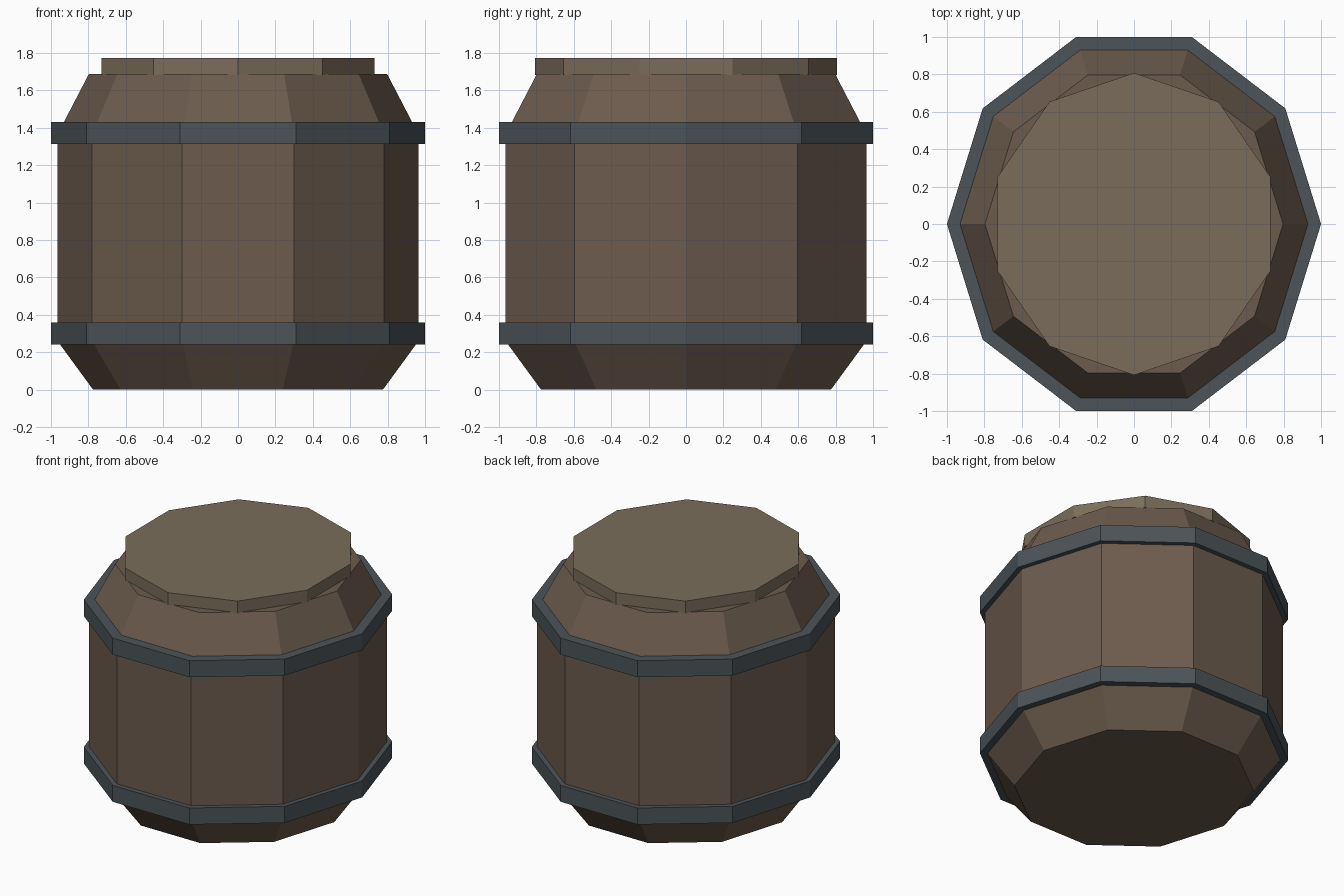
import bpy, bmesh
from math import cos, sin, pi

if "Cube" in bpy.data.objects:
    bpy.data.objects.remove(bpy.data.objects["Cube"])

SIDES = 10
STRETCH = 1 / sin(2 * pi / 5)   # makes the decagon as deep as it is wide


def material(name, rgb):
    m = bpy.data.materials.new(name)
    m.diffuse_color = (*rgb, 1)
    m.use_nodes = True
    m.node_tree.nodes["Principled BSDF"].inputs["Base Color"].default_value = m.diffuse_color
    return m


def lathe(name, profile, mat, sx=1.0, sy=1.0, turn=0.0, closed=False):
    """Ten-sided solid from (radius, z) points; closed profiles make hoops."""
    bm = bmesh.new()
    rings = []
    for r, z in profile:
        angles = [turn + 2 * pi * i / SIDES for i in range(SIDES)]
        rings.append([bm.verts.new((r * cos(a) * sx, r * sin(a) * sy, z)) for a in angles])
    pairs = list(zip(rings, rings[1:]))
    if closed:
        pairs.append((rings[-1], rings[0]))
    else:
        bm.faces.new(rings[0])
        bm.faces.new(rings[-1])
    for a, b in pairs:
        for i in range(SIDES):
            j = (i + 1) % SIDES
            bm.faces.new((a[i], a[j], b[j], b[i]))
    bmesh.ops.recalc_face_normals(bm, faces=bm.faces)
    mesh = bpy.data.meshes.new(name)
    bm.to_mesh(mesh)
    bm.free()
    mesh.materials.append(mat)
    obj = bpy.data.objects.new(name, mesh)
    bpy.context.collection.objects.link(obj)
    return obj


wood = material("wood", (0.150, 0.105, 0.074))
lid_wood = material("lid_wood", (0.195, 0.152, 0.102))
iron = material("iron", (0.072, 0.088, 0.098))

# Staved body with tapered ends
lathe("barrel_body", [(0.775, 0), (0.965, 0.26), (0.965, 1.365), (0.797, 1.688)],
      wood, sy=STRETCH)

# Iron hoops
for name, z in (("lower_hoop", 0.24), ("upper_hoop", 1.312)):
    lathe(name, [(1, z), (1, z + 0.12), (0.92, z + 0.12), (0.92, z)],
          iron, sy=STRETCH, closed=True)

# Lid, turned a quarter so its corners sit front and back
lathe("lid", [(0.808, 1.682), (0.808, 1.772)], lid_wood, sx=1 / STRETCH, turn=pi / 2)
